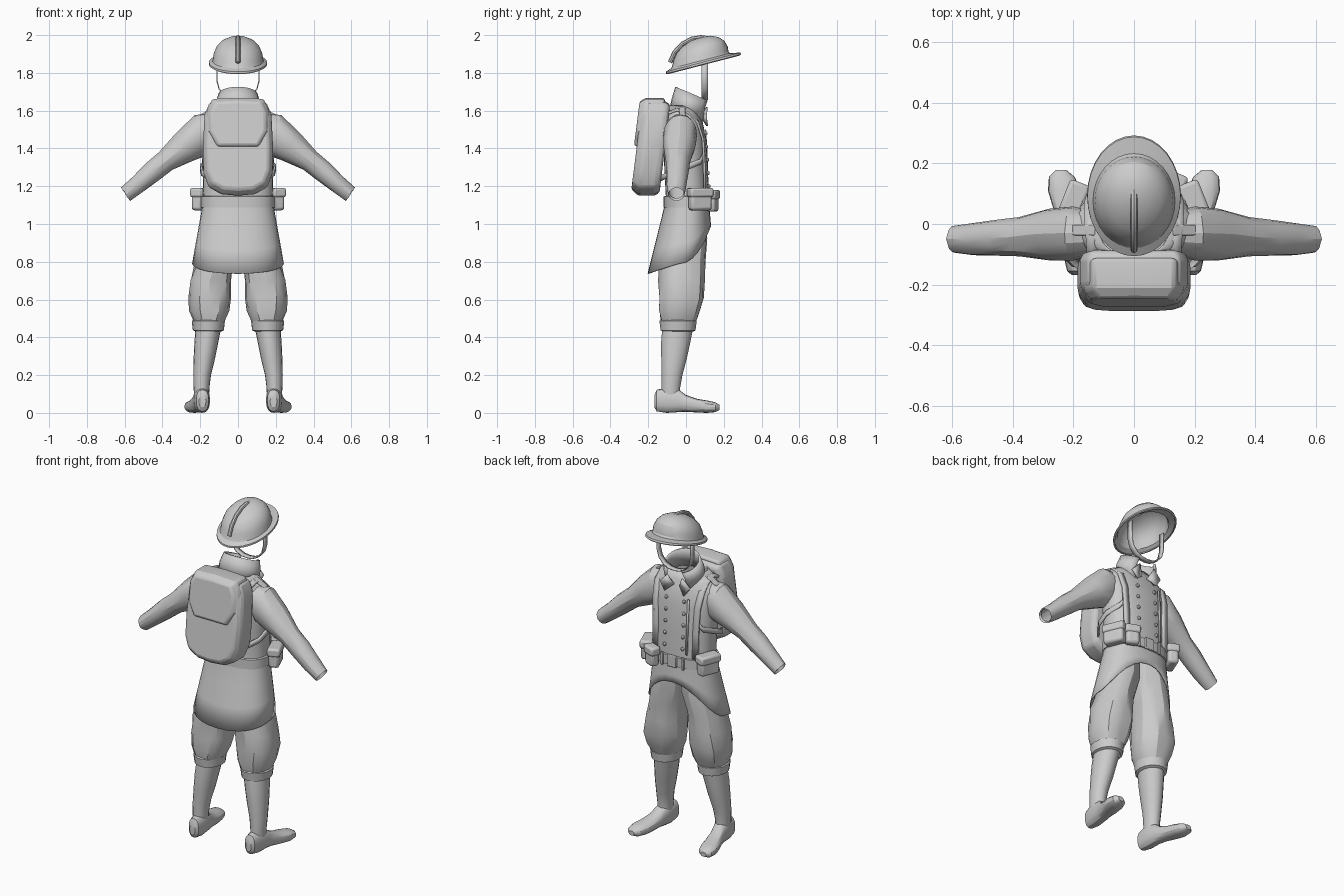
import bpy, bmesh, random
from math import sin, cos, pi, radians, copysign
from mathutils import Vector, Matrix

if "Cube" in bpy.data.objects:
    bpy.data.objects.remove(bpy.data.objects["Cube"])

random.seed(4)


def finish(name, bm, mirror=False, thick=0, bevel=0):
    bmesh.ops.recalc_face_normals(bm, faces=bm.faces)
    me = bpy.data.meshes.new(name)
    bm.to_mesh(me)
    bm.free()
    ob = bpy.data.objects.new(name, me)
    bpy.context.collection.objects.link(ob)
    if bevel:
        m = ob.modifiers.new("Bevel", 'BEVEL')
        m.width, m.segments, m.limit_method = bevel, 2, 'ANGLE'
    if thick:
        m = ob.modifiers.new("Solidify", 'SOLIDIFY')
        m.thickness, m.offset = thick, 0
    if mirror:
        m = ob.modifiers.new("Mirror", 'MIRROR')
        m.use_clip = False
        m.use_mirror_merge = False
    return ob


def skin(bm, rows, closed=True, caps=(False, False)):
    rows = [[bm.verts.new(p) for p in r] for r in rows]
    n = len(rows[0])
    for a, b in zip(rows, rows[1:]):
        for i in range(n if closed else n - 1):
            j = (i + 1) % n
            bm.faces.new((a[i], a[j], b[j], b[i]))
    for flag, r in zip(caps, (rows[0], rows[-1])):
        if flag:
            bm.faces.new(r)


def ring(c, u, v, n=20, p=2.0):
    c, u, v = Vector(c), Vector(u), Vector(v)
    pts = []
    for i in range(n):
        a = 2 * pi * i / n
        s, t = sin(a), cos(a)
        pts.append(c + u * copysign(abs(t) ** (2 / p), t) + v * copysign(abs(s) ** (2 / p), s))
    return pts


def flat(z, cx, cy, rx, ry, n=20, p=2.0):
    return ring((cx, cy, z), (rx, 0, 0), (0, ry, 0), n, p)


def loft(name, rows, caps=(False, False), jitter=0, **kw):
    for r in rows[1:-1]:
        for v in r:
            v += Vector([random.uniform(-jitter, jitter) for _ in range(3)])
    bm = bmesh.new()
    skin(bm, rows, True, caps)
    return finish(name, bm, **kw)


def ribbon(name, pts, width, thick=0.008, **kw):
    w = Vector(width) / 2
    bm = bmesh.new()
    skin(bm, [[Vector(p) - w, Vector(p) + w] for p in pts], False)
    return finish(name, bm, thick=thick, **kw)


def box(name, loc, size, rz=0, tilt=0, bevel=0.008, mirror=False):
    bm = bmesh.new()
    m = (Matrix.Translation(loc) @ Matrix.Rotation(radians(rz), 4, 'Z')
         @ Matrix.Rotation(radians(tilt), 4, 'Y') @ Matrix.Diagonal((*size, 1)))
    bmesh.ops.create_cube(bm, size=1, matrix=m)
    return finish(name, bm, mirror, bevel=bevel)


# Helmet shell with brim, tilted up toward the face side
tilt = Matrix.Translation((0, 0.093, 1.848)) @ Matrix.Rotation(radians(14.5), 4, 'X')
shell = [(.146, .196, -.004, 0), (.153, .204, 0, 0), (.152, .202, .008, 0), (.134, .160, .018, -.012),
         (.131, .152, .03, -.010), (.127, .147, .055, -.002), (.112, .130, .088, .006),
         (.085, .098, .115, .014), (.045, .052, .133, .02), (.006, .006, .138, .022)]
loft("helmet_shell", [[tilt @ v for v in flat(z, 0, cy, rx, ry, 32)] for rx, ry, z, cy in shell],
     caps=(False, True), thick=.004)

# Helmet crest ridge
crest = [(-.085, 1.855), (-.06, 1.91), (-.02, 1.953), (.03, 1.98), (.08, 1.988), (.12, 1.982), (.155, 1.962)]
rows = []
for i, (y, z) in enumerate(crest):
    a, b = crest[max(i - 1, 0)], crest[min(i + 1, len(crest) - 1)]
    d = Vector((0, b[0] - a[0], b[1] - a[1])).normalized()
    rows.append(ring((0, y, z), (.012, 0, 0), Vector((0, -d.z, d.y)) * .012, 8))
loft("helmet_crest", rows, caps=(True, True))

# Chin strap
half = [(.112, 1.87), (.112, 1.76), (.1, 1.715), (.07, 1.68), (.035, 1.664)]
path = half + [(0, 1.66)] + [(-x, z) for x, z in reversed(half)]
ribbon("chin_strap", [(x, .1, z) for x, z in path], (0, .035, 0), .006)

# Standing collar, open at the throat
rows = [[], [], []]
N = 18
for i in range(N + 1):
    a = radians(-90 + (i / N * 2 - 1) * 148)
    f = (sin(a) + 1) / 2
    drop = .05 if i in (0, N) else 0
    for k, (rx, ry, cy, zb, zf) in enumerate([(.115, .088, .005, 1.61, 1.555), (.116, .09, .02, 1.665, 1.61),
                                              (.098, .088, .036, 1.725, 1.648)]):
        rows[k].append((rx * cos(a), cy + ry * sin(a), zb + (zf - zb) * f - drop * (k == 0)))
bm = bmesh.new()
skin(bm, rows, False)
finish("collar", bm, thick=.01)

# Lapel points below the collar
bm = bmesh.new()
bm.faces.new([bm.verts.new(p) for p in ((.02, .085, 1.56), (.05, .11, 1.62), (.1, .105, 1.57), (.065, .112, 1.52))])
finish("lapel", bm, mirror=True, thick=.01)

# Coat body with a swept hem that rises at the front
P = 2.4
upper = [(1.1, .005, .185, .115), (1.15, .008, .18, .112), (1.3, 0, .185, .112), (1.45, -.005, .197, .11),
         (1.54, -.015, .195, .1), (1.585, -.025, .165, .088), (1.625, -.028, .11, .075)]
waist = flat(1.1, 0, .005, .185, .115, 32, P)
hem = flat(0, 0, -.035, .24, .165, 32, 2.2)
for i, v in enumerate(hem):
    s = sin(2 * pi * i / 32)
    v.z = .79 + (.053 * s if s < 0 else .2 * s * s)
skirt = [[h.lerp(w, t) for h, w in zip(hem, waist)] for t in (0, .35, .7)]
loft("coat", skirt + [flat(z, 0, cy, rx, ry, 32, P) for z, cy, rx, ry in upper], thick=.006)

# Front closing edge and double row of buttons
ribbon("coat_front_edge", [(-.085, .117, 1.17), (-.088, .112, 1.35), (-.09, .104, 1.5)], (.012, 0, 0), .006)
for i in range(5):
    bm = bmesh.new()
    bmesh.ops.create_uvsphere(bm, u_segments=8, v_segments=6, radius=.011,
                              matrix=Matrix.Translation((.06, .119 - .004 * i, 1.2 + .07 * i)))
    finish("button", bm, mirror=True)

# Sleeves
arm = [(.15, 1.495, -.03, .075, .09, 0), (.2, 1.47, -.03, .09, .112, 15), (.28, 1.41, -.035, .085, .085, 32),
       (.38, 1.335, -.042, .064, .058, 38), (.45, 1.28, -.046, .06, .057, 38), (.53, 1.21, -.05, .053, .048, 36),
       (.595, 1.157, -.05, .045, .041, 35), (.585, 1.165, -.05, .038, .034, 35)]
loft("sleeve", [ring((x, y, z), (0, ry, 0), (rv * sin(radians(a)), 0, rv * cos(radians(a))), 16)
                for x, z, y, ry, rv, a in arm], jitter=.002, mirror=True)

# Shoulder tabs
box("shoulder_tab", (.165, -.02, 1.592), (.085, .035, .012), tilt=28, bevel=.004, mirror=True)

# Waist belt, buckle and loops
belt = [(1.085, 0), (1.088, .01), (1.145, .01), (1.148, 0)]
loft("belt", [flat(z, 0, .006, .185 + d, .115 + d, 32, P) for z, d in belt])
box("belt_buckle", (0, .132, 1.117), (.06, .014, .07), bevel=.004)
box("belt_loop", (.07, .13, 1.117), (.016, .012, .075), bevel=.003, mirror=True)

# Belt pouches: one on each hip, a smaller one at the front
for name, loc, size, rz, mir in (("hip_pouch", (.2, .075, 1.13), (.12, .06, .115), -68, True),
                                 ("front_pouch", (.13, .14, 1.12), (.075, .05, .11), -22, False)):
    box(name, loc, size, rz, bevel=.015, mirror=mir)
    box(name + "_flap", (loc[0], loc[1], loc[2] + .036), (size[0] + .012, size[1] + .012, .05), rz,
        bevel=.012, mirror=mir)


# Backpack: front outlines stacked in depth and leaning with height
def pack(name, half, layers, zc, bevel):
    pts = half + [(-x, z) for x, z in reversed(half[1:-1])]
    rows = []
    for y, s in layers:
        rows.append([Vector((x * s, y + (z - 1.4) * .11, zc + (z - zc) * s)) for x, z in pts])
    return loft(name, rows, caps=(True, True), bevel=bevel)


pack("backpack", [(0, 1.65), (.15, 1.643), (.177, 1.58), (.186, 1.4), (.183, 1.27), (.155, 1.195),
                  (.09, 1.158), (0, 1.15)], [(-.112, .93), (-.135, 1), (-.225, 1), (-.262, .87)], 1.4, .012)
pack("backpack_flap", [(0, 1.668), (.135, 1.662), (.165, 1.6), (.168, 1.49), (.12, 1.4), (0, 1.4)],
     [(-.14, .97), (-.155, 1), (-.24, 1), (-.275, .86)], 1.53, .01)

# Pack shoulder straps running down to the belt
ribbon("pack_strap", [(.132, .099, 1.14), (.134, .097, 1.3), (.14, .09, 1.45), (.147, .062, 1.54), (.145, .01, 1.592),
                      (.14, -.05, 1.605), (.135, -.14, 1.57)], (.036, 0, -.006), .012, mirror=True)
ribbon("pack_side_strap", [(.14, -.14, 1.24), (.19, -.07, 1.27), (.197, 0, 1.3), (.165, .075, 1.33), (.14, .096, 1.37)],
       (0, 0, .03), .01, mirror=True)

# Baggy trousers
legs = [(1.05, .085, 0, .09, .1), (.92, .098, -.005, .1, .112), (.8, .125, -.02, .098, .12), (.7, .143, -.02, .108, .122),
        (.61, .151, -.022, .113, .12), (.54, .152, -.034, .103, .11), (.485, .153, -.04, .082, .094)]
loft("trouser_leg", [flat(*r, 16, 2.3) for r in legs], caps=(True, False), jitter=.007, mirror=True)

# Knee cuffs
cuff = [(.43, .066, .08), (.437, .082, .094), (.487, .088, .1), (.498, .07, .082)]
loft("knee_cuff", [flat(z, .157, -.042, rx, ry, 18) for z, rx, ry in cuff], mirror=True)

# Wrapped lower legs
shin = [(.45, .157, -.044, .068, .083), (.37, .168, -.055, .063, .078), (.29, .178, -.063, .057, .069),
        (.2, .19, -.074, .047, .056), (.135, .193, -.08, .042, .05), (.09, .193, -.08, .04, .05)]
loft("lower_leg", [flat(*r, 18) for r in shin], mirror=True)

# Shoes with toes turned slightly outward
shoe = [(-.168, .188, .018, .03, .09), (-.155, .188, .033, .008, .122), (-.1, .191, .043, 0, .135),
        (-.04, .196, .043, .004, .125), (.0, .205, .043, .006, .095), (.06, .219, .05, .002, .074),
        (.11, .231, .053, 0, .066), (.155, .238, .043, .004, .056), (.178, .241, .018, .015, .042)]
loft("shoe", [ring((x, y, (a + b) / 2), (w, 0, 0), (0, 0, (b - a) / 2), 16, 2.4) for y, x, w, a, b in shoe],
     caps=(True, True), mirror=True)

# Smooth shading with crisp edges
for ob in bpy.data.objects:
    ob.select_set(True)
    bpy.context.view_layer.objects.active = ob
bpy.ops.object.shade_smooth_by_angle(angle=radians(25))
